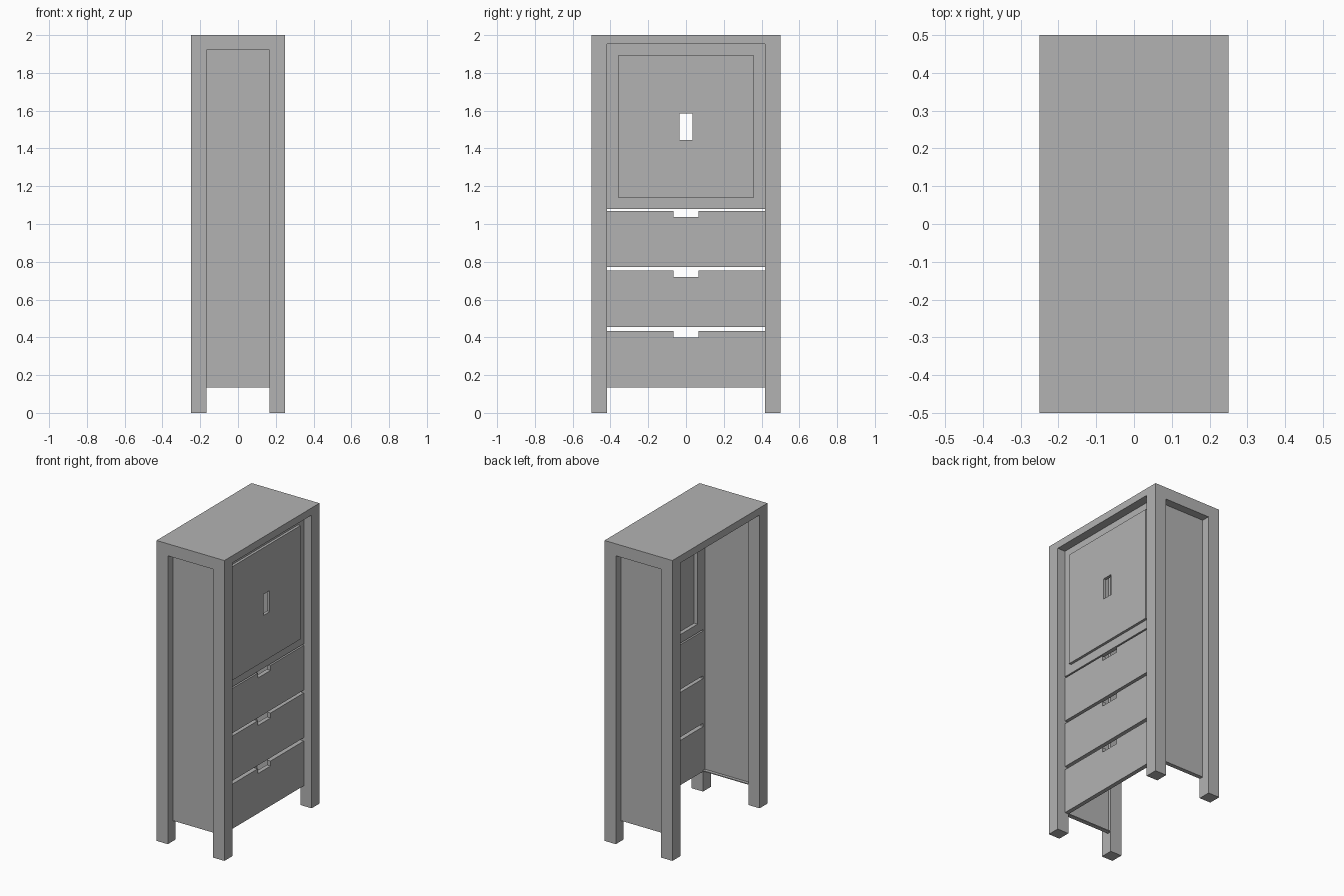
import bpy
import bmesh

cube = bpy.data.objects.get("Cube")
if cube:
    bpy.data.objects.remove(cube, do_unlink=True)

GREY = (0.45, 0.45, 0.45, 1)
mat = bpy.data.materials.new("plain grey")
mat.use_nodes = True
mat.diffuse_color = GREY
mat.node_tree.nodes["Principled BSDF"].inputs["Base Color"].default_value = GREY

W, D, H = 0.25, 0.5, 2.0      # half width, half depth, height
POST = 0.083
IX, IY = W - POST, D - POST   # inner edges of the posts
BASE = 0.135                  # underside of the carcass


def finish(name, bm):
    bmesh.ops.recalc_face_normals(bm, faces=bm.faces)
    mesh = bpy.data.meshes.new(name)
    bm.to_mesh(mesh)
    bm.free()
    mesh.materials.append(mat)
    obj = bpy.data.objects.new(name, mesh)
    bpy.context.collection.objects.link(obj)
    return obj


def box(name, x, y, z):
    bm = bmesh.new()
    bmesh.ops.create_cube(bm, size=1)
    for v in bm.verts:
        for i, (lo, hi) in enumerate((x, y, z)):
            v.co[i] = hi if v.co[i] > 0 else lo
    return finish(name, bm)


def plate(name, outline, x0, x1):
    """Extrude a (y, z) outline along x."""
    bm = bmesh.new()
    face = bm.faces.new([bm.verts.new((x0, y, z)) for y, z in outline])
    ext = bmesh.ops.extrude_face_region(bm, geom=[face])
    for v in ext["geom"]:
        if isinstance(v, bmesh.types.BMVert):
            v.co.x = x1
    return finish(name, bm)


def ring(name, x, y, z, hy, hz):
    """Rectangular plate with a rectangular opening hy, hz through it along x."""
    bm = bmesh.new()
    loops = []
    for px in x:
        for (a, b), (c, d) in ((y, z), (hy, hz)):
            loops.append([bm.verts.new((px, *p)) for p in ((a, c), (b, c), (b, d), (a, d))])
    back_out, back_in, front_out, front_in = loops
    for p, q in ((back_out, back_in), (front_out, front_in),
                 (back_out, front_out), (back_in, front_in)):
        for i in range(4):
            j = (i + 1) % 4
            bm.faces.new((p[i], p[j], q[j], q[i]))
    return finish(name, bm)


# Top board and corner posts
box("top_board", (-W, W), (-D, D), (1.952, H))
for side, sy in (("right", -1), ("left", 1)):
    def span(a, b):
        return tuple(sorted((sy * a, sy * b)))
    for end, sx in (("back", -1), ("front", 1)):
        box(f"{side}_{end}_post", tuple(sorted((sx * IX, sx * W))), span(IY, D), (0, 1.952))
    # Side rail, recessed panel and its bottom lip
    box(f"{side}_top_rail", (-IX, IX), span(IY, D), (1.92, 1.952))
    box(f"{side}_panel", (-IX, IX), span(0.438, 0.445), (BASE, 1.92))
    box(f"{side}_panel_lip", (-IX, IX), span(IY, 0.438), (BASE, BASE + 0.006))

# Drawer fronts with a finger notch in the top edge
for n, z in enumerate((BASE, 0.455, 0.772)):
    top, notch, half = z + 0.298, z + 0.265, 0.067
    plate(f"drawer_front_{n + 1}",
          [(-IY, z), (IY, z), (IY, top), (half, top), (half, notch),
           (-half, notch), (-half, top), (-IY, top)], 0.165, 0.193)

# Door frame and raised door panel with a grip slot
ring("door_frame", (0.165, 0.193), (-IY, IY), (1.08, 1.953), (-0.358, 0.358), (1.138, 1.895))
ring("door_panel", (0.19, 0.21), (-0.358, 0.358), (1.138, 1.895), (-0.034, 0.034), (1.445, 1.585))
